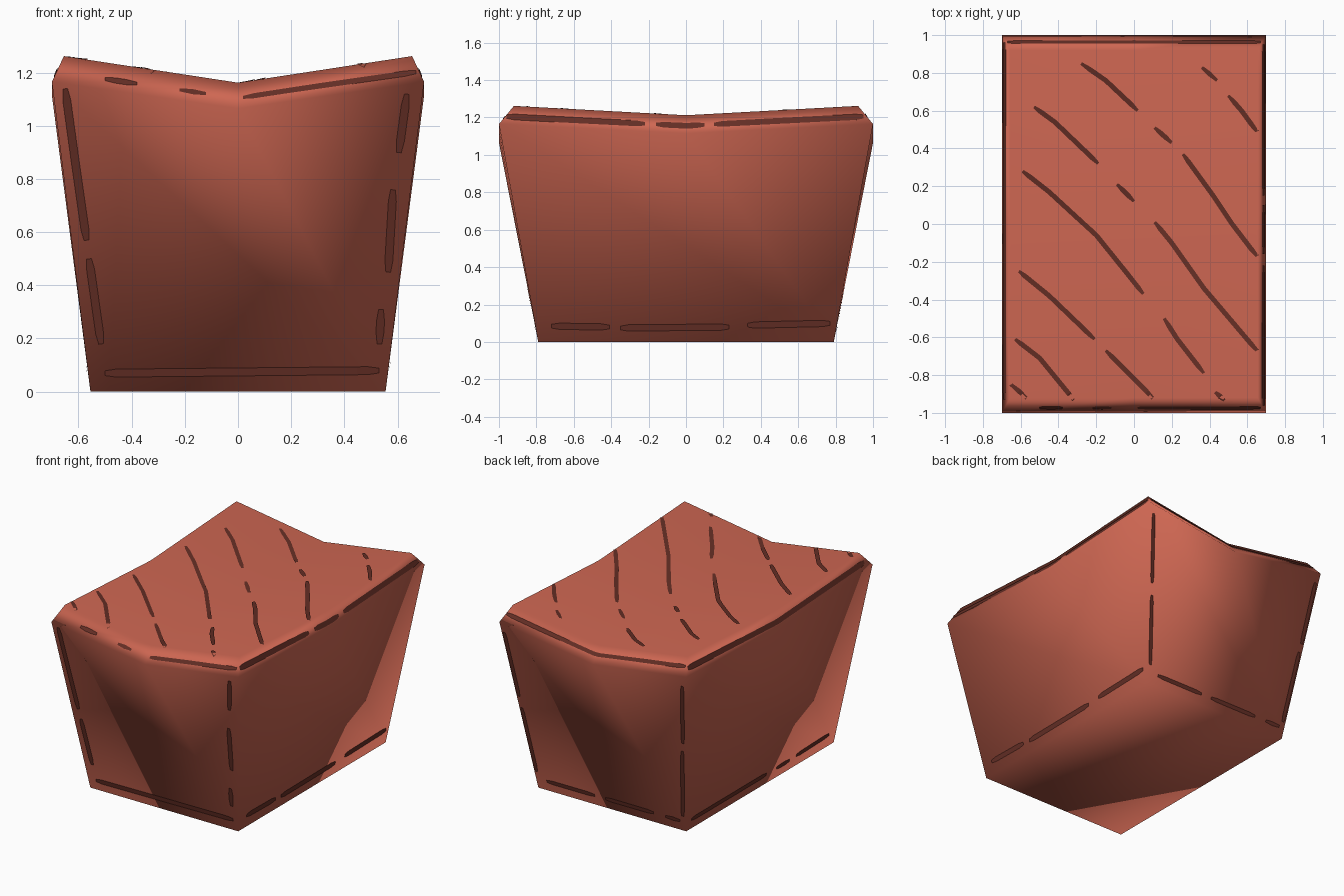
import bpy, bmesh
from mathutils import Vector
from mathutils.bvhtree import BVHTree

if "Cube" in bpy.data.objects:
    bpy.data.objects.remove(bpy.data.objects["Cube"])


def material(name, colour):
    m = bpy.data.materials.new(name)
    m.diffuse_color = (*colour, 1)
    m.use_nodes = True
    m.node_tree.nodes["Principled BSDF"].inputs["Base Color"].default_value = m.diffuse_color
    return m


red = material("brick red", (0.62, 0.135, 0.085))
dark = material("dark maroon", (0.125, 0.027, 0.018))


def add_object(name, bm, mat, smooth):
    me = bpy.data.meshes.new(name)
    for f in bm.faces:
        f.smooth = smooth
    bm.to_mesh(me)
    me.materials.append(mat)
    ob = bpy.data.objects.new(name, me)
    bpy.context.collection.objects.link(ob)
    return ob


# Tapered block: four-cornered base, sagging eight-point rim, chamfer, dished top
STEPS = [(-1, -1), (0, -1), (1, -1), (1, 0), (1, 1), (0, 1), (-1, 1), (-1, 0)]


def sag(i, j):
    return (0.10 if i == 0 else 0) + (0.05 if j == 0 else 0)


bm = bmesh.new()


def ring(w, d, z, dip=True):
    return [bm.verts.new((i * w, j * d, z - (sag(i, j) if dip else 0)))
            for i, j in STEPS if dip or i * j]


base = ring(0.555, 0.79, 0, False)
rim = ring(0.70, 1.0, 1.165)
lip = ring(0.655, 0.92, 1.262)
centre = bm.verts.new((0, 0, 1.112))
bm.faces.new(base[::-1])
for k in range(4):
    a, b, c = 2 * k, 2 * k + 1, (2 * k + 2) % 8
    bm.faces.new((base[k], base[(k + 1) % 4], rim[c], rim[b], rim[a]))
    bm.faces.new((lip[a - 1], lip[a], lip[b], centre))
for k in range(8):
    n = (k + 1) % 8
    bm.faces.new((rim[k], rim[n], lip[n], lip[k]))
bmesh.ops.recalc_face_normals(bm, faces=bm.faces)
tree = BVHTree.FromBMesh(bm)
block = add_object("block", bm, red, True)
wn = block.modifiers.new("weighted", 'WEIGHTED_NORMAL')
wn.mode = 'FACE_AREA'
wn.weight = 50
bm.free()


# Painted dashes: thin strips projected on to the block along one axis
def dashes(name, lines, axis, to3d, width):
    out = bmesh.new()
    axis = Vector(axis)

    def drop(p):
        hit, nrm, _, _ = tree.ray_cast(Vector(to3d(*p)) + axis * 3, -axis)
        return out.verts.new(hit + nrm * 0.004) if hit else None

    for line in lines:
        pts = [Vector(p) for p in line]
        path = []
        for p, q in zip(pts, pts[1:]):
            n = max(2, int((q - p).length / 0.04))
            path += [p.lerp(q, i / n) for i in range(n)]
        path.append(pts[-1])
        prev = None
        for i, p in enumerate(path):
            t = path[min(i + 1, len(path) - 1)] - path[max(i - 1, 0)]
            ends = i in (0, len(path) - 1)
            side = Vector((-t.y, t.x)).normalized() * width * (0.3 if ends else 0.5)
            pair = (drop(p + side), drop(p - side))
            if prev and all(prev) and all(pair):
                f = out.faces.new((prev[0], prev[1], pair[1], pair[0]))
                f.normal_update()
                if f.normal.dot(axis) < 0:
                    f.normal_flip()
            prev = pair
    add_object(name, out, dark, False)
    out.free()


def flat(x, y):
    return (x, y, 0)


def end(x, z):
    return (x, 0, z)


def flank(y, z):
    return (0, y, z)


# Diagonal strokes across the top
top = [
    [(-.28, .85), (-.15, .76), (.02, .60)], [(.11, .51), (.20, .43)],
    [(.26, .37), (.42, .15), (.52, 0), (.65, -.17)], [(.36, .83), (.44, .76)],
    [(.50, .68), (.57, .60), (.65, .49)], [(-.53, .62), (-.42, .54), (-.19, .32)],
    [(-.09, .21), (0, .12)], [(.11, .01), (.20, -.10), (.37, -.34), (.65, -.67)],
    [(-.59, .28), (-.45, .17), (-.20, -.06), (.05, -.37)],
    [(.16, -.50), (.23, -.61), (.37, -.79)], [(-.61, -.25), (-.45, -.38), (-.21, -.61)],
    [(-.15, -.67), (.10, -.92)], [(-.63, -.61), (-.50, -.71), (-.32, -.93)],
    [(-.65, -.85), (-.57, -.92)], [(.43, -.89), (.48, -.93)]]
dashes("top_strokes", top, (0, 0, 1), flat, 0.026)

# Strokes along the chamfer
dashes("rim_strokes_ends", [
    [(-.67, .96), (.67, .96)], [(.02, -.97), (.67, -.97)],
    [(-.22, -.97), (-.12, -.97)], [(-.5, -.97), (-.38, -.97)]], (0, 0, 1), flat, 0.016)
dashes("rim_strokes_sides", [
    [(-.682, -.93), (-.682, .96)], [(.682, -.96), (.682, -.22)],
    [(.682, -.16), (.682, .1)], [(.682, .15), (.682, .95)]], (0, 0, 1), flat, 0.014)

# Strokes along the lower and upright edges of each side
dashes("front_strokes", [
    [(-.50, .07), (.53, .08)], [(-.65, 1.14), (-.61, .85), (-.57, .57)],
    [(-.56, .50), (-.515, .18)], [(.635, 1.12), (.605, .90)],
    [(.583, .76), (.565, .45)], [(.538, .31), (.532, .18)]], (0, -1, 0), end, 0.03)
dashes("back_strokes", [
    [(.48, .07), (.12, .07)], [(.04, .07), (-.32, .07)], [(-.41, .07), (-.52, .07)],
    [(.67, 1.1), (.615, .65)], [(.605, .57), (.55, .12)],
    [(-.665, 1.09), (-.615, .66)], [(-.605, .60), (-.545, .11)]], (0, 1, 0), end, 0.026)
dashes("right_strokes", [
    [(-.72, .085), (-.41, .08)], [(-.35, .075), (.23, .08)], [(.33, .09), (.77, .10)]],
    (1, 0, 0), flank, 0.034)
dashes("left_strokes", [
    [(.75, .07), (-.05, .07)], [(-.16, .07), (-.30, .07)], [(-.37, .075), (-.72, .085)]],
    (-1, 0, 0), flank, 0.028)
